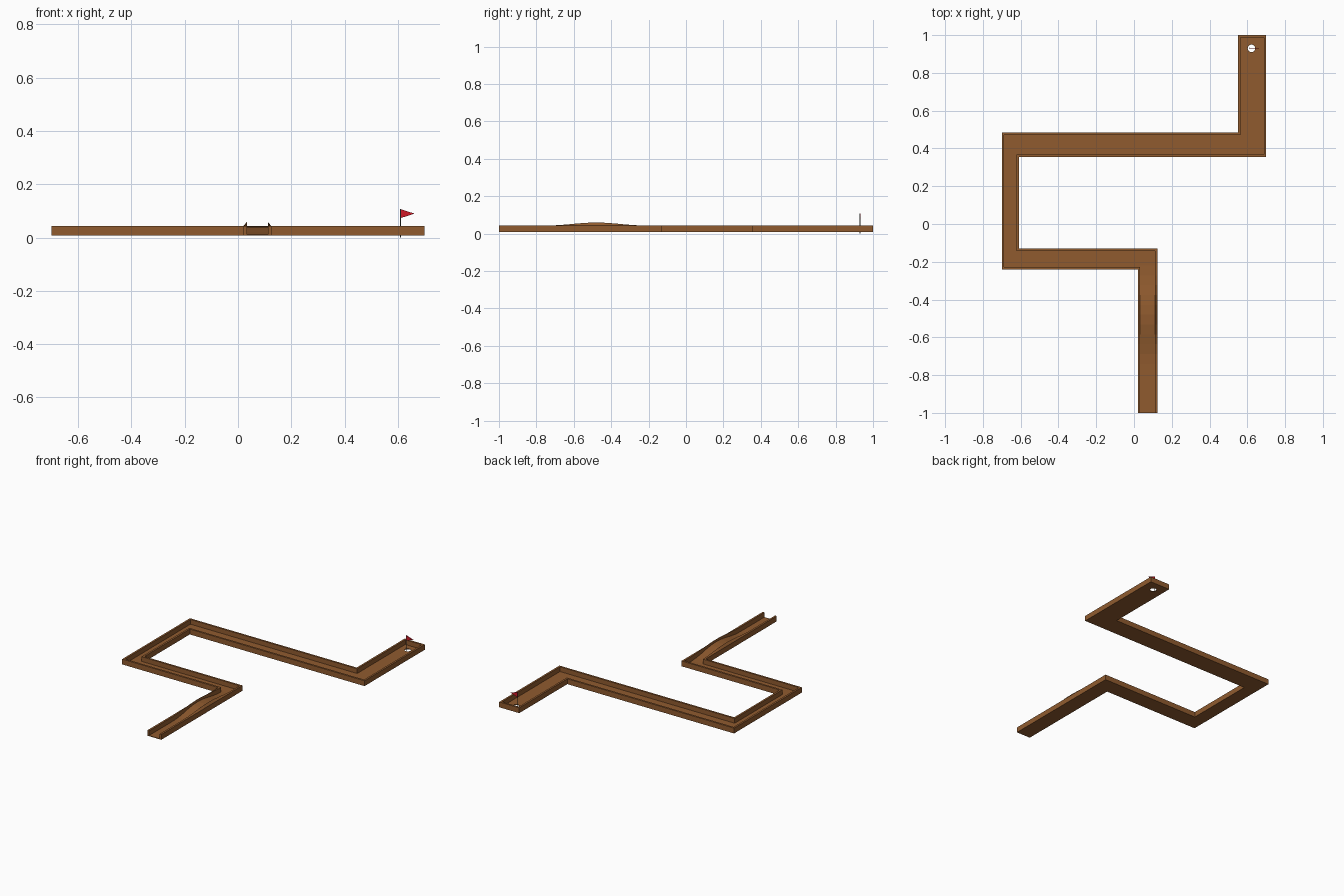
import bpy, bmesh, math
from mathutils import Vector

if "Cube" in bpy.data.objects:
    bpy.data.objects.remove(bpy.data.objects["Cube"])

BOTTOM, FLOOR, TOP, WALL = 0.007, 0.011, 0.043, 0.013
HUMP_Y, HUMP_HALF = -0.48, 0.26


def material(name, rgb):
    m = bpy.data.materials.new(name)
    m.diffuse_color = (*rgb, 1)
    m.use_nodes = True
    m.node_tree.nodes["Principled BSDF"].inputs["Base Color"].default_value = m.diffuse_color
    return m


wood = material("brown", (0.28, 0.105, 0.028))
red = material("red", (0.62, 0.01, 0.02))
dark = material("dark_grey", (0.08, 0.09, 0.08))


def finish(bm, name, mat):
    bmesh.ops.recalc_face_normals(bm, faces=bm.faces)
    me = bpy.data.meshes.new(name)
    bm.to_mesh(me)
    bm.free()
    ob = bpy.data.objects.new(name, me)
    bpy.context.collection.objects.link(ob)
    me.materials.append(mat)
    return ob


def prism(name, pts, vec, mat):
    """Extrude a flat outline along vec."""
    bm = bmesh.new()
    face = bm.faces.new([bm.verts.new(p) for p in pts])
    ext = bmesh.ops.extrude_face_region(bm, geom=[face], use_keep_orig=True)
    bmesh.ops.translate(bm, vec=vec,
                        verts=[v for v in ext["geom"] if isinstance(v, bmesh.types.BMVert)])
    return finish(bm, name, mat)


def cylinder(name, r, x, y, z0, z1, sides, mat):
    ring = [(x + r * math.cos(2 * math.pi * i / sides),
             y + r * math.sin(2 * math.pi * i / sides), z0) for i in range(sides)]
    return prism(name, ring, (0, 0, z1 - z0), mat)


def hump(y):
    t = (y - HUMP_Y) / HUMP_HALF
    return 0.5 + 0.5 * math.cos(math.pi * t) if abs(t) < 1 else 0.0


hump_ys = [HUMP_Y + HUMP_HALF * (i / 5 - 1) for i in range(11)]
wall_ys = [y for y in hump_ys if y < -0.26]

# Outer outline of the lane, open at the front, lane interior on the right
outer = [(0.02, -1)] + [(0.02, y) for y in wall_ys] + [
    (0.02, -0.24), (-0.70, -0.24), (-0.70, 0.485), (0.55, 0.485), (0.55, 1.0),
    (0.70, 1.0), (0.70, 0.355), (-0.61, 0.355), (-0.61, -0.13), (0.125, -0.13)]
outer += [(0.125, y) for y in reversed(hump_ys)] + [(0.125, -1)]
outer = [Vector(p) for p in outer]

# Mitred inner outline
inner = []
for i, p in enumerate(outer):
    dirs = []
    if i > 0:
        dirs.append((p - outer[i - 1]).normalized())
    if i < len(outer) - 1:
        dirs.append((outer[i + 1] - p).normalized())
    normals = [Vector((d.y, -d.x)) for d in dirs]
    off = normals[0].copy()
    if len(normals) == 2 and abs(normals[0].dot(normals[1])) < 0.5:
        off += normals[1]
    inner.append(p + off * WALL)

# Wall running round the lane, inner edge lifted beside the hump
bm = bmesh.new()
rings = []
for o, n in zip(outer, inner):
    in_first_lane = o.y < -0.2 and o.x > 0
    lift = 0.016 * hump(o.y) if in_first_lane else 0
    rings.append([bm.verts.new(c) for c in (
        (o.x, o.y, BOTTOM), (o.x, o.y, TOP), (n.x, n.y, TOP + lift), (n.x, n.y, BOTTOM))])
for a, b in zip(rings, rings[1:]):
    for k in range(4):
        j = (k + 1) % 4
        bm.faces.new((a[k], a[j], b[j], b[k]))
bm.faces.new(rings[0])
bm.faces.new(rings[-1])
finish(bm, "lane_wall", wood)

# Floor with the hole cut through
floor = prism("lane_floor", [(p.x, p.y, BOTTOM) for p in inner],
              (0, 0, FLOOR - BOTTOM), wood)
cutter = cylinder("hole_cutter", 0.02, 0.622, 0.93, -0.02, 0.03, 16, wood)
cutter.hide_render = True
cutter.hide_set(True)
cut = floor.modifiers.new("hole", "BOOLEAN")
cut.operation = "DIFFERENCE"
cut.object = cutter

# Hump in the first lane
x0, x1 = 0.02 + WALL, 0.125 - WALL
profile = [(x0, y, FLOOR + 0.031 * hump(y)) for y in hump_ys]
profile += [(x0, hump_ys[-1], 0.009), (x0, hump_ys[0], 0.009)]
prism("floor_hump", profile, (x1 - x0, 0, 0), wood)

# Flag and pole
cylinder("flag_pole", 0.0025, 0.61, 0.931, 0, 0.107, 8, dark)
prism("flag", [(0.61, 0.929, 0.107), (0.662, 0.929, 0.09), (0.61, 0.929, 0.073)],
      (0, 0.004, 0), red)
